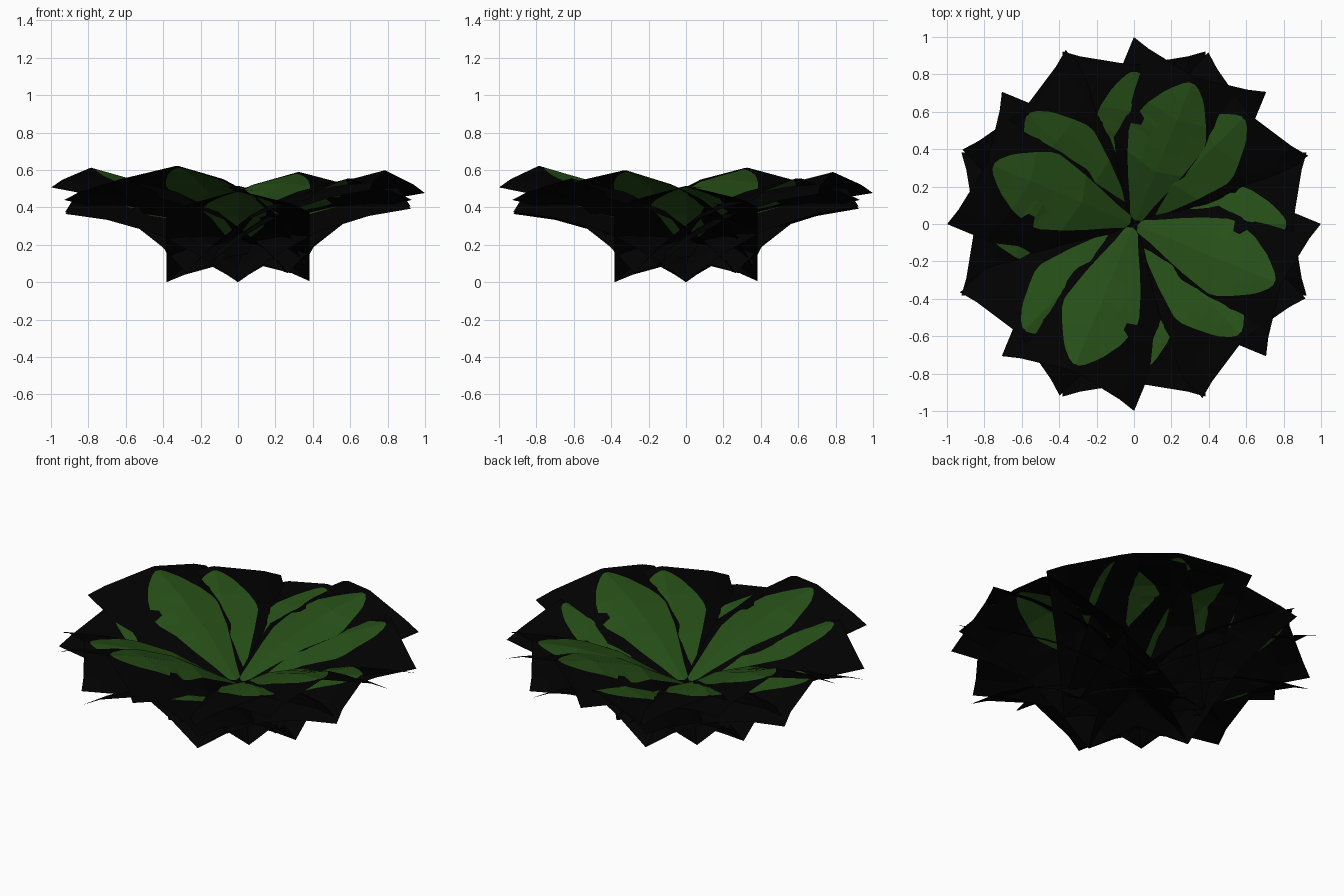
import bpy, bmesh, math
from mathutils import Matrix

if "Cube" in bpy.data.objects:
    bpy.data.objects.remove(bpy.data.objects["Cube"])

def material(name, rgb):
    m = bpy.data.materials.new(name)
    m.diffuse_color = (*rgb, 1)
    m.use_nodes = True
    m.node_tree.nodes["Principled BSDF"].inputs["Base Color"].default_value = m.diffuse_color
    return m

BLACK = material("black card", (0.0003, 0.0003, 0.0003))
GREEN = material("leaf green", (0.020, 0.079, 0.009))

# Long-section of one card: spine and side edge as (distance out, height)
SPINE = [(-0.20, 0.12), (0.0, 0.195), (0.30, 0.36), (0.60, 0.455), (0.85, 0.502)]
EDGE = [(0.0, 0.0), (0.17, 0.13), (0.43, 0.27), (0.70, 0.35), (0.923, 0.385)]
HALF_WIDTH = 0.383

# Painted leaf: (spine distance, right half width, left half width), width as share of card
LEAF = [(0.02, 0.09, 0.09), (0.10, 0.16, 0.20), (0.20, 0.27, 0.35), (0.30, 0.37, 0.47),
        (0.40, 0.45, 0.57), (0.44, 0.48, 0.58), (0.47, 0.50, 0.44), (0.51, 0.49, 0.43),
        (0.53, 0.48, 0.53), (0.60, 0.41, 0.47), (0.70, 0.29, 0.32), (0.74, 0.23, 0.24),
        (0.79, 0.12, 0.12), (0.812, 0.04, 0.04)]
ROWS = [(-0.20, 0.05, 0.05)] + LEAF + [(0.85, 0.03, 0.03)]


def surface(u, s, lift):
    """Point on the arched card at spine distance u and side position s (-1..1)."""
    for i in range(4):
        if u <= SPINE[i + 1][0] + 1e-6:
            break
    f = (u - SPINE[i][0]) / (SPINE[i + 1][0] - SPINE[i][0])
    c, e = ([p[i][k] + f * (p[i + 1][k] - p[i][k]) for k in (0, 1)] for p in (SPINE, EDGE))
    a = abs(s)
    bulge = 0.035 * (1 - abs(2 * a - 1))
    x = c[0] + a * (e[0] - c[0]) - 0.5 * bulge
    z = c[1] + a * (e[1] - c[1]) + 0.85 * bulge
    out = min(max(x, 0) / 0.9, 1)
    z += lift * (0.45 + 0.55 * out + 0.45 * a * (1 - out))
    return (x, s * HALF_WIDTH, z)


def leaf_card(name, angle, lift, tilt):
    bm = bmesh.new()
    grid = []
    for u, r, l in ROWS:
        cols = [-1, -0.75, -r, -r / 2, 0, l / 2, l, 0.75, 1]
        grid.append([bm.verts.new(surface(u, s, lift)) for s in cols])
    for i in range(len(grid) - 1):
        for j in range(8):
            f = bm.faces.new((grid[i][j], grid[i + 1][j], grid[i + 1][j + 1], grid[i][j + 1]))
            inside = 2 <= j <= 5 and 1 <= i < len(ROWS) - 2
            f.material_index = 1 if inside else 0
    bmesh.ops.recalc_face_normals(bm, faces=bm.faces)
    if sum(f.normal.z for f in bm.faces) < 0:
        bmesh.ops.reverse_faces(bm, faces=bm.faces)
    bm.transform(Matrix.Rotation(math.radians(angle), 4, 'Z'))
    # each whorl leans slightly along the diagonal
    for v in bm.verts:
        v.co.z = max(0, v.co.z + tilt * (v.co.x + v.co.y))
    me = bpy.data.meshes.new(name)
    bm.to_mesh(me)
    bm.free()
    me.materials.append(BLACK)
    me.materials.append(GREEN)
    bpy.context.collection.objects.link(bpy.data.objects.new(name, me))


# Three whorls of four leaves, each turned, raised and leaning
for whorl, start, lift, tilt in (("lower_leaf", 0, 0.0, 0.015),
                                 ("middle_leaf", 44, 0.055, 0.0),
                                 ("upper_leaf", 67.5, 0.107, -0.015)):
    for k in range(4):
        leaf_card(f"{whorl}_{k + 1}", start + 90 * k, lift, tilt)
